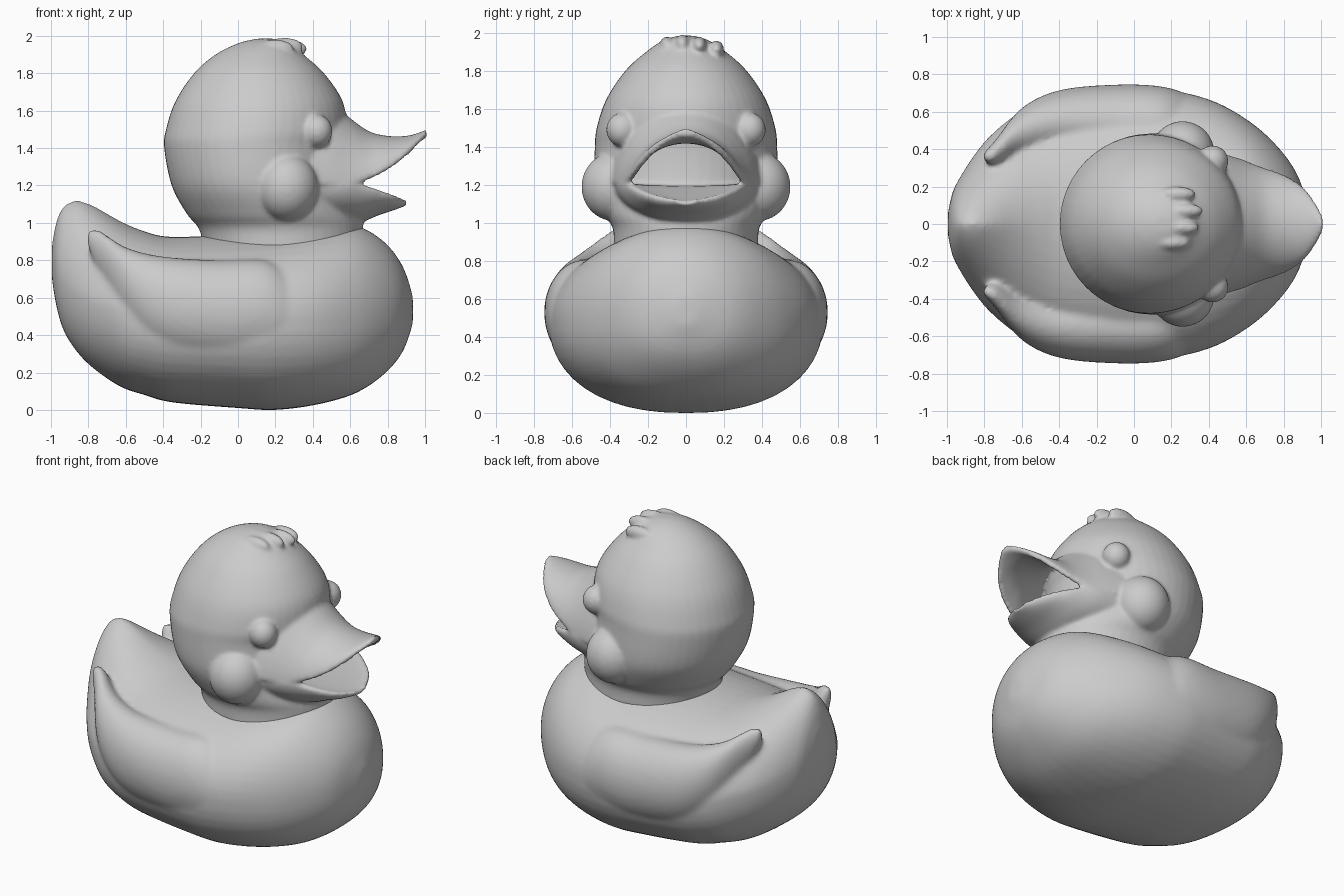
import bpy, bmesh
from math import sin, cos, pi
from mathutils import Matrix

if "Cube" in bpy.data.objects:
    bpy.data.objects.remove(bpy.data.objects["Cube"])

SUB = 5


def smooth_rows(rows):
    # Catmull-Rom interpolation of the section table
    out = []
    for i in range(len(rows) - 1):
        a, b, c, d = rows[max(i - 1, 0)], rows[i], rows[i + 1], rows[min(i + 2, len(rows) - 1)]
        for k in range(SUB):
            t = k / SUB
            out.append([q + 0.5 * t * (r - p + t * (2 * p - 5 * q + 4 * r - s + t * (3 * (q - r) + s - p)))
                        for p, q, r, s in zip(a, b, c, d)])
    return out + [list(rows[-1])]


def loft(bm, rows, ring, mirror=1):
    # skin closed rings and cap both ends
    rings = [[bm.verts.new((x, y * mirror, z)) for x, y, z in ring(*r)] for r in smooth_rows(rows)]
    n = len(rings[0])
    faces = [bm.faces.new((rings[0])), bm.faces.new(rings[-1])]
    for a, b in zip(rings, rings[1:]):
        faces += [bm.faces.new((a[i], a[(i + 1) % n], b[(i + 1) % n], b[i])) for i in range(n)]
    bmesh.ops.recalc_face_normals(bm, faces=faces)


def ball(bm, center, size):
    m = Matrix.Translation(center) @ Matrix.Diagonal((*size, 1))
    bmesh.ops.create_uvsphere(bm, u_segments=32, v_segments=20, radius=1, matrix=m)


def finish(bm, name, voxel, steps):
    # fuse the overlapping forms and soften the joints
    me = bpy.data.meshes.new(name)
    bm.to_mesh(me)
    bm.free()
    ob = bpy.data.objects.new(name, me)
    bpy.context.collection.objects.link(ob)
    r = ob.modifiers.new("fuse", 'REMESH')
    r.mode = 'VOXEL'
    r.voxel_size = voxel
    r.use_smooth_shade = True
    s = ob.modifiers.new("soften", 'SMOOTH')
    s.factor = 0.5
    s.iterations = steps
    return ob


ANG = [2 * pi * i / 48 for i in range(48)]
ARC = [-pi / 2 + pi * i / 24 for i in range(25)]


def power(v, n):
    return abs(v) ** (2 / n) * (1 if v >= 0 else -1)


def body_ring(x, w, zb, zt, zm, n):
    return [(x, w * power(cos(a), n if sin(a) > 0 else 2.3),
             zm + (zt - zm if sin(a) > 0 else zm - zb) * power(sin(a), n if sin(a) > 0 else 2.3)) for a in ANG]


def wing_ring(x, y, z, ry, rz):
    return [(x, y + ry * cos(a), z + rz * sin(a)) for a in ANG]


def head_ring(z, x0, x1, w):
    return [((x0 + x1) / 2 + (x1 - x0) / 2 * cos(a), w * sin(a), z) for a in ANG]


def upper_beak_ring(x, w, ze, zc):
    outer = [(x, w * sin(t), ze + (zc - ze) * cos(t) ** 1.3) for t in ARC]
    k = min(0.045, w)
    inner = [(x, (w - k * 0.6) * sin(t), ze - 0.012 + (zc - ze - k + 0.012) * cos(t) ** 1.3) for t in ARC]
    return outer + inner[::-1]


def lower_beak_ring(x, w, zt, zb):
    return ([(x, w * sin(t), zt - (zt - zb) * cos(t)) for t in ARC] +
            [(x, w * 0.93 * sin(t), zt + 0.01 - 0.02 * cos(t)) for t in ARC[::-1]])


# Body with upturned tail: x, half width, bottom, top, widest height, upper roundness
bm = bmesh.new()
loft(bm, [(-.995, .06, .7, .88, .79, 1.8), (-.97, .17, .55, 1.01, .74, 1.6), (-.93, .25, .42, 1.09, .68, 1.5),
          (-.86, .36, .31, 1.12, .62, 1.4), (-.77, .47, .22, 1.09, .58, 1.4), (-.63, .585, .125, 1.01, .53, 1.6),
          (-.5, .64, .08, .955, .5, 1.8), (-.35, .68, .04, .925, .5, 2), (0, .72, .01, .94, .5, 2),
          (.2, .715, 0, .95, .5, 2), (.43, .655, .03, .98, .5, 2), (.63, .54, .09, .985, .5, 2),
          (.78, .4, .19, .9, .52, 2), (.88, .25, .31, .77, .53, 2), (.935, .06, .46, .61, .53, 2)], body_ring)

# Wings folded on both sides
for s in (1, -1):
    loft(bm, [(-.805, .36, .92, .02, .04), (-.74, .38, .84, .07, .12), (-.6, .48, .67, .14, .2),
              (-.4, .54, .57, .175, .25), (-.1, .54, .53, .205, .27), (.15, .53, .53, .205, .27),
              (.3, .5, .5, .18, .21), (.37, .48, .5, .1, .1)], wing_ring, s)
finish(bm, "body_and_wings", 0.018, 6)

# Head: height, back, front, half width
bm = bmesh.new()
loft(bm, [(.86, -.18, .66, .38), (.97, -.21, .67, .385), (1.05, -.275, .65, .43), (1.2, -.355, .58, .48),
          (1.4, -.395, .56, .48), (1.5, -.385, .58, .47), (1.65, -.335, .56, .42), (1.8, -.235, .46, .32),
          (1.9, -.12, .35, .21), (1.96, 0, .28, .12), (1.985, .1, .2, .04)], head_ring)

# Upper and lower beak, open mouth
loft(bm, [(.4, .4, 1.21, 1.68), (.5, .37, 1.205, 1.64), (.6, .335, 1.21, 1.56), (.7, .3, 1.24, 1.49),
          (.8, .265, 1.29, 1.465), (.9, .205, 1.365, 1.465), (.96, .13, 1.425, 1.48),
          (1.01, .04, 1.475, 1.5)], upper_beak_ring)
loft(bm, [(.4, .38, 1.2, .98), (.55, .355, 1.205, .99), (.65, .315, 1.2, 1.0), (.75, .26, 1.17, 1.04),
          (.84, .18, 1.14, 1.07), (.905, .05, 1.12, 1.095)], lower_beak_ring)

# Cheeks and eyes
for s in (1, -1):
    ball(bm, (.26, .38 * s, 1.19), (.17, .17, .18))
    ball(bm, (.42, .335 * s, 1.49), (.085, .085, .09))

# Feather tuft on the crown
for y, x, z in ((-.1, .2, 1.93), (-.02, .25, 1.94), (.07, .27, 1.93), (.16, .23, 1.91)):
    ball(bm, (x, y, z), (.1, .04, .05))
finish(bm, "head_and_beak", 0.013, 5)
